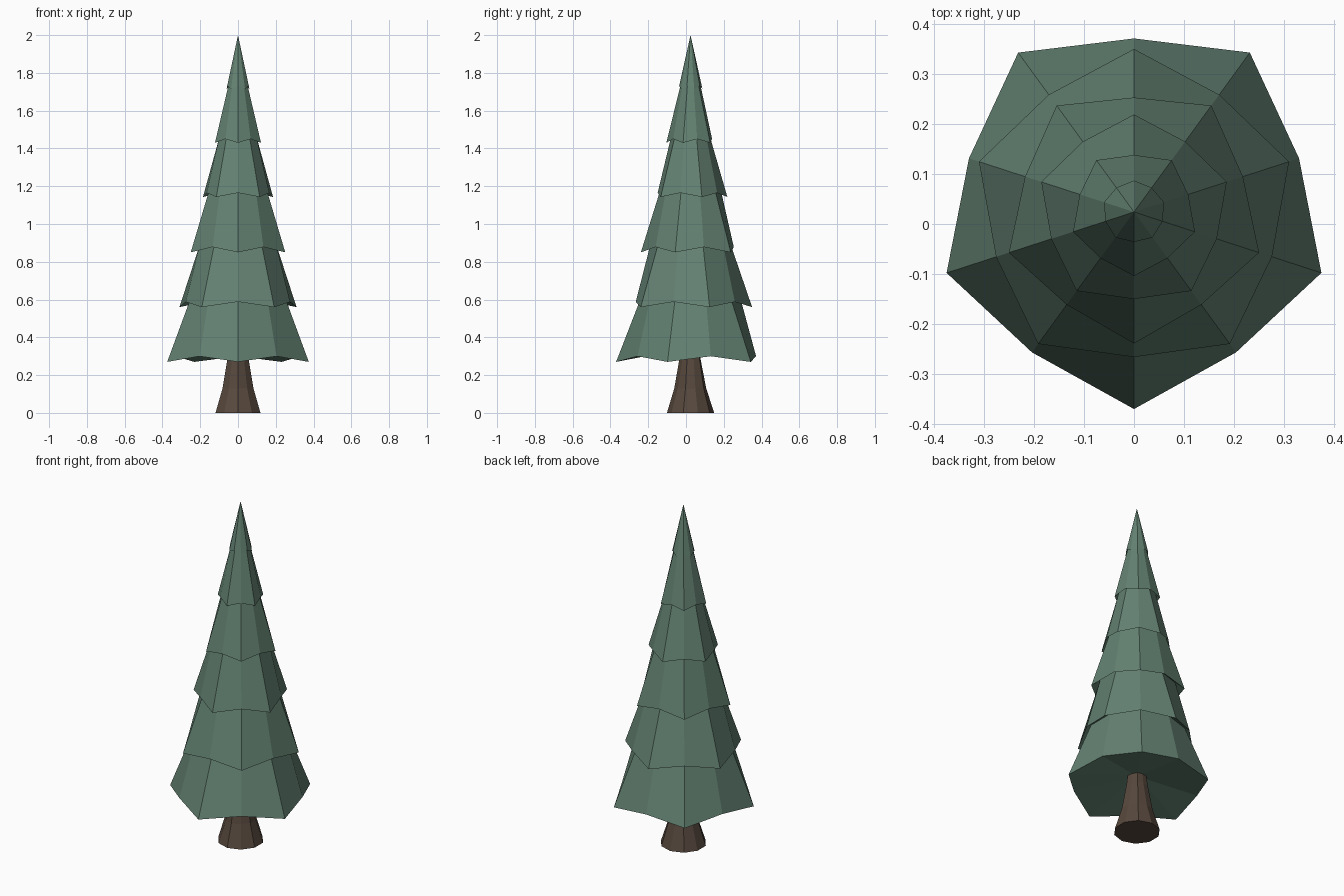
import bpy, bmesh
from math import cos, sin, radians

if "Cube" in bpy.data.objects:
    bpy.data.objects.remove(bpy.data.objects["Cube"])

SIDES = 10
CY = 0.024  # trunk axis sits slightly behind the origin


def material(name, rgb):
    m = bpy.data.materials.new(name)
    m.diffuse_color = (*rgb, 1)
    m.use_nodes = True
    m.node_tree.nodes["Principled BSDF"].inputs["Base Color"].default_value = m.diffuse_color
    return m


def loft(name, rings, mat, tip=None):
    """Skin ten-sided rings; each ring is (r_even, z_even, r_odd, z_odd)."""
    bm = bmesh.new()
    loops = []
    for ring in rings:
        loop = []
        for i in range(SIDES):
            r, z = ring[:2] if i % 2 == 0 else ring[2:]
            a = radians(-90 + 36 * i)
            loop.append(bm.verts.new((r * cos(a), CY + r * sin(a), z)))
        loops.append(loop)
    for low, high in zip(loops, loops[1:]):
        for i in range(SIDES):
            j = (i + 1) % SIDES
            bm.faces.new((low[i], low[j], high[j], high[i]))
    bm.faces.new(loops[0][::-1])
    if tip is None:
        bm.faces.new(loops[-1])
    else:
        top = bm.verts.new((0, CY, tip))
        for i in range(SIDES):
            bm.faces.new((loops[-1][i], loops[-1][(i + 1) % SIDES], top))
    bmesh.ops.recalc_face_normals(bm, faces=bm.faces)
    me = bpy.data.meshes.new(name)
    bm.to_mesh(me)
    bm.free()
    me.materials.append(mat)
    ob = bpy.data.objects.new(name, me)
    bpy.context.collection.objects.link(ob)
    return ob


green = material("needles", (0.127, 0.223, 0.17))
brown = material("bark", (0.095, 0.065, 0.047))

# Flared trunk
loft("trunk", [(0.125, 0, 0.125, 0), (0.086, 0.13, 0.083, 0.13),
               (0.06, 0.28, 0.054, 0.28), (0.05, 0.36, 0.045, 0.36)], brown)

# Branch tiers: long radius, long z, short radius, short z, neck radius below rim
tiers = [
    (0.394, 0.27, 0.347, 0.30, 0.04),
    (0.326, 0.56, 0.290, 0.588, 0.265),
    (0.263, 0.85, 0.229, 0.878, 0.212),
    (0.195, 1.143, 0.174, 1.165, 0.160),
    (0.128, 1.43, 0.114, 1.45, 0.102),
    (0.063, 1.715, 0.060, 1.732, 0.050),
]
rings = []
for k, (rl, zl, rs, zs, neck) in enumerate(tiers):
    zn = zs + (0.04 if k == 0 else 0.015)
    rings.append((neck, zn, neck, zn))
    # long points alternate from tier to tier
    rings.append((rl, zl, rs, zs) if k % 2 == 0 else (rs, zs, rl, zl))
loft("foliage", rings, green, tip=2.0)
